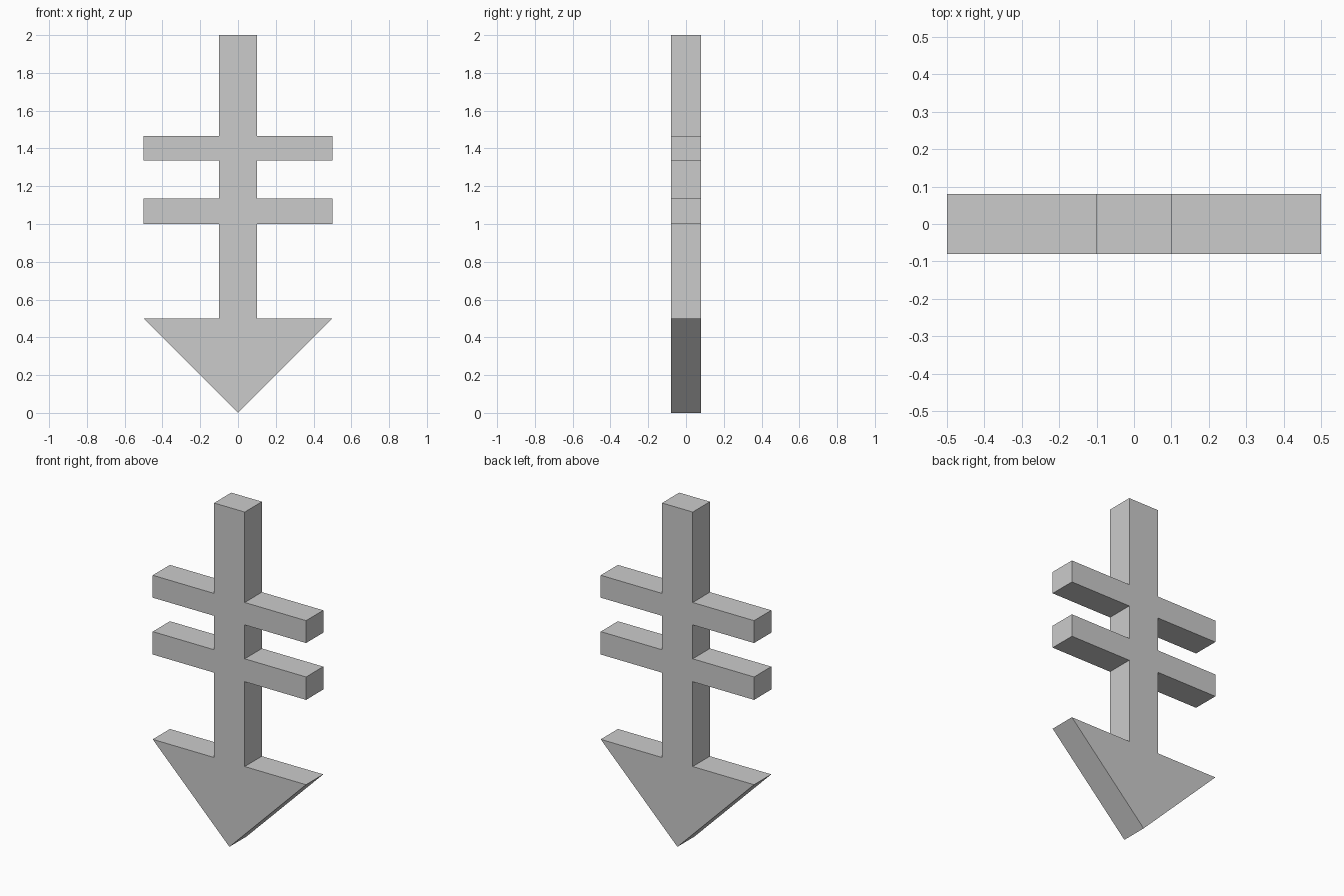
import bpy
import bmesh
from mathutils import Vector

cube = bpy.data.objects.get("Cube")
if cube:
    bpy.data.objects.remove(cube, do_unlink=True)

# Plain grey material
GREY = (0.6, 0.6, 0.6, 1.0)
grey = bpy.data.materials.new("plain_grey")
grey.use_nodes = True
grey.diffuse_color = GREY
grey.node_tree.nodes["Principled BSDF"].inputs["Base Color"].default_value = GREY

SHAFT, REACH, DEPTH, HEIGHT = 0.1, 0.5, 0.16, 2.0
HEAD_TOP = 0.5
BARS = [(1.0, 1.135), (1.335, 1.467)]

# Right half of the outline: tip, arrowhead barb, two crossbars, shaft top
half = [(REACH, HEAD_TOP), (SHAFT, HEAD_TOP)]
for low, high in BARS:
    half += [(SHAFT, low), (REACH, low), (REACH, high), (SHAFT, high)]
half.append((SHAFT, HEIGHT))
outline = [(0, 0)] + half + [(-x, z) for x, z in reversed(half)]

# Extrude the mirrored outline into one solid
bm = bmesh.new()
front = bm.faces.new([bm.verts.new((x, -DEPTH / 2, z)) for x, z in outline])
result = bmesh.ops.extrude_face_region(bm, geom=[front], use_keep_orig=True)
back = [v for v in result["geom"] if isinstance(v, bmesh.types.BMVert)]
bmesh.ops.translate(bm, verts=back, vec=Vector((0, DEPTH, 0)))
bmesh.ops.recalc_face_normals(bm, faces=bm.faces)

mesh = bpy.data.meshes.new("barred_arrow")
bm.to_mesh(mesh)
bm.free()
mesh.materials.append(grey)
arrow = bpy.data.objects.new("barred_arrow", mesh)
bpy.context.collection.objects.link(arrow)
